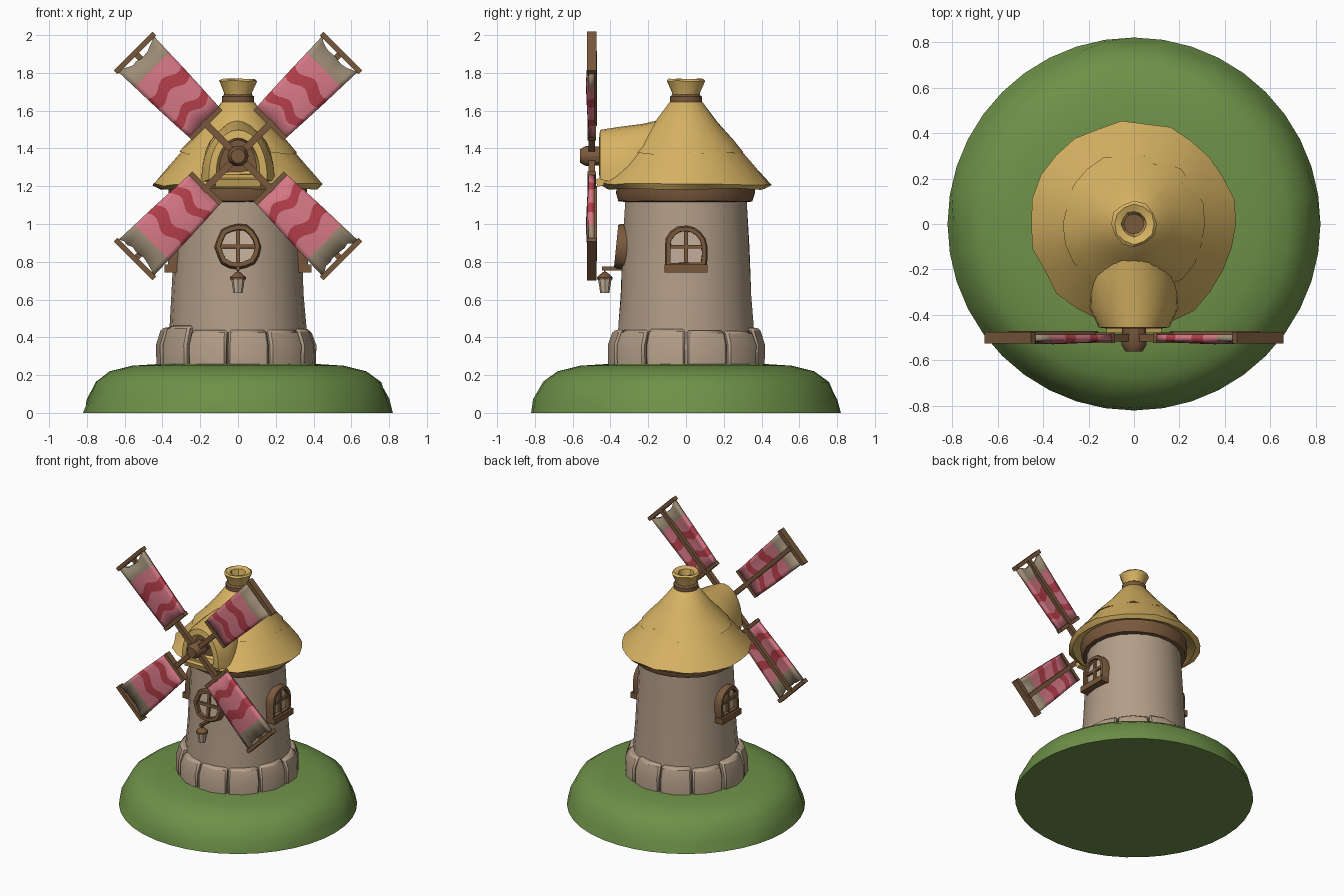
import bpy, bmesh, math, random
from mathutils import Matrix, Vector

if "Cube" in bpy.data.objects:
    bpy.data.objects.remove(bpy.data.objects["Cube"])

random.seed(4)
T, R, pi = Matrix.Translation, Matrix.Rotation, math.pi


def material(name, c):
    m = bpy.data.materials.new(name)
    m.diffuse_color = (*c, 1)
    m.use_nodes = True
    m.node_tree.nodes["Principled BSDF"].inputs["Base Color"].default_value = m.diffuse_color
    return m


GREEN = material("grass green", (0.155, 0.285, 0.065))
STONE = material("warm stone", (0.45, 0.34, 0.245))
WOOD = material("brown wood", (0.19, 0.098, 0.045))
STRAW = material("straw yellow", (0.68, 0.45, 0.125))
PINK = material("pink cloth", (0.68, 0.19, 0.24))
RED = material("red stripe", (0.47, 0.05, 0.07))
CANVAS = material("bare canvas", (0.34, 0.265, 0.18))
PANE = material("pale pane", (0.55, 0.43, 0.32))


def finish(name, bm, mats, angle=35, recalc=True):
    if recalc:
        bmesh.ops.recalc_face_normals(bm, faces=bm.faces)
    me = bpy.data.meshes.new(name)
    bm.to_mesh(me)
    bm.free()
    ob = bpy.data.objects.new(name, me)
    bpy.context.collection.objects.link(ob)
    for m in mats:
        me.materials.append(m)
    bpy.ops.object.select_all(action='DESELECT')
    ob.select_set(True)
    bpy.context.view_layer.objects.active = ob
    bpy.ops.object.shade_smooth_by_angle(angle=math.radians(angle))
    return ob


def loft(bm, rings, cap_a=True, cap_b=True):
    """Skin closed rings of points."""
    vs = [[bm.verts.new(p) for p in r] for r in rings]
    n = len(vs[0])
    for a, b in zip(vs, vs[1:]):
        for i in range(n):
            bm.faces.new((a[i], a[(i + 1) % n], b[(i + 1) % n], b[i]))
    if cap_a:
        bm.faces.new(vs[0])
    if cap_b:
        return bm.faces.new(vs[-1])


def lathe(name, prof, n, mat, centre=(0, 0), cap=True, angle=35):
    """Profile points are (radius, z, jitter)."""
    bm = bmesh.new()
    rings = []
    for r, z, j in prof:
        ring = []
        for i in range(n):
            a = 2 * pi * i / n
            q = r + random.uniform(-j, j)
            ring.append((centre[0] + q * math.cos(a), centre[1] + q * math.sin(a),
                         z + random.uniform(-j, j) * 0.7))
        rings.append(ring)
    loft(bm, rings, cap, cap)
    return finish(name, bm, [mat], angle)


def box(bm, size, m):
    bmesh.ops.create_cube(bm, size=1, matrix=m @ Matrix.Diagonal((*size, 1)))


# grassy mound
mound = lathe("grass_mound", [(0.82, 0, 0), (0.80, 0.07, 0.012), (0.755, 0.165, 0.004), (0.68, 0.22, 0),
                              (0.56, 0.25, 0), (0.40, 0.26, 0)], 40, GREEN, angle=60)

# tower and its stone footing
lathe("tower_wall", [(0.37, 0.22, 0), (0.362, 0.46, 0), (0.35, 0.62, 0.004), (0.337, 0.88, 0.003),
                     (0.323, 1.15, 0)], 22, STONE)
bm = bmesh.new()
COUNT = 11
for k in range(COUNT):
    step = 2 * pi / COUNT
    ro, top = 0.412 + random.uniform(-0.012, 0.012), 0.445 + random.uniform(-0.02, 0.015)
    rings = []
    for t in (0.02, 0.5, 0.98):
        a = (k + t) * step
        rr = ro + (0.008 if t == 0.5 else 0)
        rings.append([(r * math.cos(a), r * math.sin(a), z) for r, z in
                      ((0.3, 0.2), (rr, 0.2), (rr + 0.003, 0.36), (rr - 0.025, top), (0.3, top + 0.01))])
    loft(bm, rings)
footing = finish("footing_stones", bm, [STONE])
bev = footing.modifiers.new("soft_edges", 'BEVEL')
bev.width, bev.segments = 0.012, 1

# timber ring and thatched roof in two layers
lathe("timber_ring", [(0.31, 1.115, 0), (0.355, 1.12, 0.004), (0.368, 1.16, 0.004), (0.365, 1.24, 0)], 20, WOOD)
lathe("roof_lower_thatch", [(0.33, 1.225, 0), (0.42, 1.185, 0.006), (0.452, 1.21, 0.014), (0.365, 1.305, 0.004),
                            (0.28, 1.405, 0)], 26, STRAW)
lathe("roof_upper_thatch", [(0.27, 1.385, 0), (0.313, 1.375, 0.012), (0.26, 1.438, 0.003), (0.17, 1.535, 0.003),
                            (0.088, 1.645, 0), (0.06, 1.66, 0)], 22, STRAW)
lathe("roof_rope", [(0.065, 1.63, 0), (0.086, 1.642, 0), (0.086, 1.675, 0), (0.065, 1.69, 0)], 14, WOOD)
lathe("straw_tuft", [(0.068, 1.665, 0), (0.076, 1.70, 0), (0.098, 1.757, 0.007), (0.088, 1.768, 0.004),
                     (0.055, 1.758, 0.003), (0.043, 1.70, 0)], 12, STRAW)
lathe("tuft_hollow", [(0.044, 1.70, 0), (0.044, 1.706, 0)], 12, WOOD)


# hooded opening for the axle
def arch(y, hw, base, apex, n=14):
    pts = []
    for i in range(n + 1):
        a = pi * i / n
        pts.append((hw * math.cos(a), y, base + (apex - base) * math.sin(a) ** 0.9))
    return pts


bm = bmesh.new()
end = loft(bm, [arch(-0.08, 0.10, 1.30, 1.565), arch(-0.23, 0.19, 1.26, 1.53), arch(-0.37, 0.195, 1.22, 1.512),
                arch(-0.455, 0.155, 1.235, 1.498), arch(-0.46, 0.115, 1.262, 1.455),
                arch(-0.385, 0.10, 1.265, 1.445)])
end.material_index = 1
finish("roof_hood", bm, [STRAW, WOOD], 40)
bm = bmesh.new()
box(bm, (0.24, 0.06, 0.04), T((0, -0.445, 1.225)) @ R(0.3, 4, 'X'))
finish("hood_lip", bm, [STRAW])

# axle and hub
HUB = T((0, -0.5, 1.36))
bm = bmesh.new()
rings = [[(r * math.cos(pi * i / 5), y, 1.36 + r * math.sin(pi * i / 5)) for i in range(10)]
         for r, y in ((0.04, -0.3), (0.04, -0.43), (0.052, -0.44), (0.056, -0.53), (0.038, -0.56))]
loft(bm, rings)
finish("axle_hub", bm, [WOOD])

# four sails: cloth with wavy stripes, spar and end bars
EDGES = (0.25, 0.33, 0.385, 0.485, 0.555, 0.645, 0.765)
COLOURS = (0, 1, 0, 1, 0, 2)
COLS = 10
for k in range(4):
    m = HUB @ R(pi / 4 + k * pi / 2, 4, 'Y')
    phase = random.uniform(-0.5, 0.5)
    bm = bmesh.new()
    grid = []
    for e, u in enumerate(EDGES):
        row = []
        for c in range(COLS + 1):
            w = 2 * c / COLS - 1
            du = 0
            if 1 <= e <= 4:
                du = 0.018 * math.sin(4.5 * w + phase + e * 0.3)
            elif e == 6:
                du = -0.035 * (1 - w * w) + random.uniform(-0.008, 0.008)
            hw = 0.112 + 0.02 * (u - 0.25) / 0.5
            bulge = -0.014 * math.sin(pi * (u - 0.25) / 0.52) * (1 - w * w)
            row.append(bm.verts.new(m @ Vector((u + du, bulge, w * hw))))
        grid.append(row)
    for e in range(6):
        for c in range(COLS):
            f = bm.faces.new((grid[e][c], grid[e][c + 1], grid[e + 1][c + 1], grid[e + 1][c]))
            f.material_index = COLOURS[e]
    sail = finish(f"sail_cloth_{k + 1}", bm, [PINK, RED, CANVAS])
    sol = sail.modifiers.new("cloth_thickness", 'SOLIDIFY')
    sol.thickness, sol.offset = 0.03, 0
    bm = bmesh.new()
    box(bm, (0.25, 0.034, 0.034), m @ T((0.135, 0, 0)))
    box(bm, (0.53, 0.026, 0.03), m @ T((0.505, 0.017, 0)))
    box(bm, (0.026, 0.045, 0.225), m @ T((0.243, 0, 0)))
    box(bm, (0.028, 0.05, 0.29), m @ T((0.772, 0, 0)))
    finish(f"sail_frame_{k + 1}", bm, [WOOD])


# windows: frame, cross bars, pane and optional sill
def window(name, m, r, arched):
    pts = [(math.cos(2 * pi * i / 16), math.sin(2 * pi * i / 16)) for i in range(16)]
    if arched:
        pts = [p for p in pts if p[1] > -0.01] + [(-1, -0.55), (-0.95, -1), (0.95, -1), (1, -0.55)]
    jit = [random.uniform(0.96, 1.05) for _ in pts]

    def ring(s, y):
        return [m @ Vector((x * s * j, y, z * s * j)) for (x, z), j in zip(pts, jit)]

    bm = bmesh.new()
    loft(bm, [ring(r, 0.06), ring(r, -0.02), ring(r * 0.93, -0.033), ring(r * 0.74, -0.033),
              ring(r * 0.72, 0.02)], False, False)
    finish(name + "_frame", bm, [WOOD])
    bm = bmesh.new()
    box(bm, (0.02, 0.02, r * 1.55), m @ T((0, -0.012, 0)))
    box(bm, (r * 1.55, 0.02, 0.02), m @ T((0, -0.012, 0)))
    if arched:
        box(bm, (0.225, 0.09, 0.042), m @ T((0, -0.005, -0.115)))
    finish(name + "_bars", bm, [WOOD])
    bm = bmesh.new()
    loft(bm, [ring(r * 0.78, 0.0), ring(r * 0.78, -0.006)])
    finish(name + "_pane", bm, [PANE])


window("front_window", T((0, -0.337, 0.88)) @ R(-0.1, 4, 'X'), 0.122, False)
for side, a in (("right", pi / 2), ("left", -pi / 2)):
    window(side + "_window", R(a, 4, 'Z') @ T((0, -0.338, 0.88)), 0.113, True)

# hanging lantern under the front window
bm = bmesh.new()
box(bm, (0.022, 0.12, 0.02), T((0, -0.385, 0.765)))
box(bm, (0.01, 0.01, 0.04), T((0, -0.43, 0.745)))
finish("lantern_arm", bm, [WOOD])
lathe("lantern_cap", [(0.042, 0.705, 0), (0.042, 0.718, 0), (0.012, 0.745, 0)], 8, WOOD, (0, -0.43))
lathe("lantern_body", [(0.024, 0.635, 0), (0.036, 0.71, 0)], 8, PANE, (0, -0.43))
